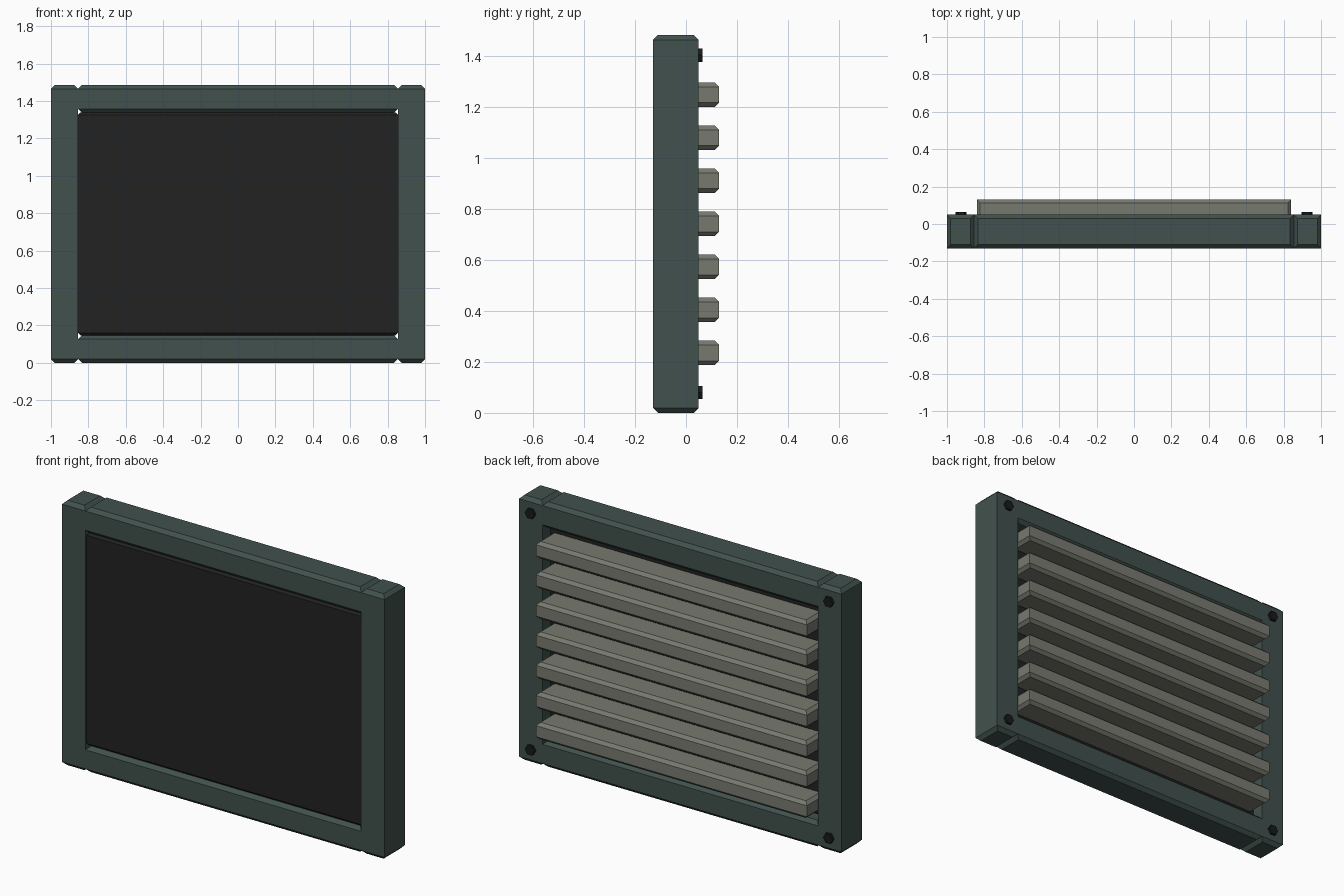
import bpy, bmesh, math

if "Cube" in bpy.data.objects:
    bpy.data.objects.remove(bpy.data.objects["Cube"])


def material(name, rgb):
    m = bpy.data.materials.new(name)
    m.diffuse_color = (*rgb, 1)
    m.use_nodes = True
    m.node_tree.nodes["Principled BSDF"].inputs["Base Color"].default_value = m.diffuse_color
    return m


TEAL = material("dark_teal", (0.053, 0.083, 0.075))
BLACK = material("panel_black", (0.016, 0.016, 0.016))
GREY = material("warm_grey", (0.185, 0.195, 0.16))
SCREW = material("screw_black", (0.009, 0.010, 0.011))


def finish(bm, name, mat):
    bmesh.ops.recalc_face_normals(bm, faces=bm.faces[:])
    me = bpy.data.meshes.new(name)
    bm.to_mesh(me)
    bm.free()
    me.materials.append(mat)
    ob = bpy.data.objects.new(name, me)
    bpy.context.collection.objects.link(ob)


def loft(name, mat, rings):
    """Closed solid through a list of equal-sized point rings."""
    bm = bmesh.new()
    loops = [[bm.verts.new(p) for p in ring] for ring in rings]
    bm.faces.new(loops[0][::-1])
    bm.faces.new(loops[-1])
    for a, b in zip(loops, loops[1:]):
        for k in range(len(a)):
            n = (k + 1) % len(a)
            bm.faces.new((a[k], a[n], b[n], b[k]))
    finish(bm, name, mat)


def block(name, mat, x, y, z, c):
    """Box whose top and bottom rims are chamfered by c."""
    rings = []
    for h, i in ((z[0], c), (z[0] + c, 0), (z[1] - c, 0), (z[1], c)):
        x0, x1, y0, y1 = x[0] + i, x[1] - i, y[0] + i, y[1] - i
        rings.append([(x0, y0, h), (x1, y0, h), (x1, y1, h), (x0, y1, h)])
    loft(name, mat, rings)


H, INNER, RAIL = 1.485, 0.855, 0.147
DEPTH = (-0.13, 0.05)

# Frame posts and rails
block("left_post", TEAL, (-1, -INNER), DEPTH, (0, H), 0.02)
block("right_post", TEAL, (INNER, 1), DEPTH, (0, H), 0.02)
block("bottom_rail", TEAL, (-INNER, INNER), DEPTH, (0, RAIL), 0.02)
block("top_rail", TEAL, (-INNER, INNER), DEPTH, (H - RAIL, H), 0.02)

# Dark front panel
block("panel", BLACK, (-INNER, INNER), (-0.12, -0.02), (RAIL, H - RAIL), 0.012)

# Horizontal slats on the back
for i in range(7):
    zc = H / 2 + (i - 3) * 0.169
    block(f"slat_{i + 1}", GREY, (-0.84, 0.84), (-0.03, 0.13),
          (zc - 0.048, zc + 0.048), 0.017)

# Hexagonal corner screws, points along x
for side, sx in (("left", -1), ("right", 1)):
    for row, z in (("bottom", 0.08), ("top", H - 0.08)):
        rings = [[(sx * 0.925 + 0.03 * math.cos(k * math.pi / 3), y,
                   z + 0.03 * math.sin(k * math.pi / 3)) for k in range(6)]
                 for y in (0.03, 0.065)]
        loft(f"{row}_{side}_screw", SCREW, rings)
